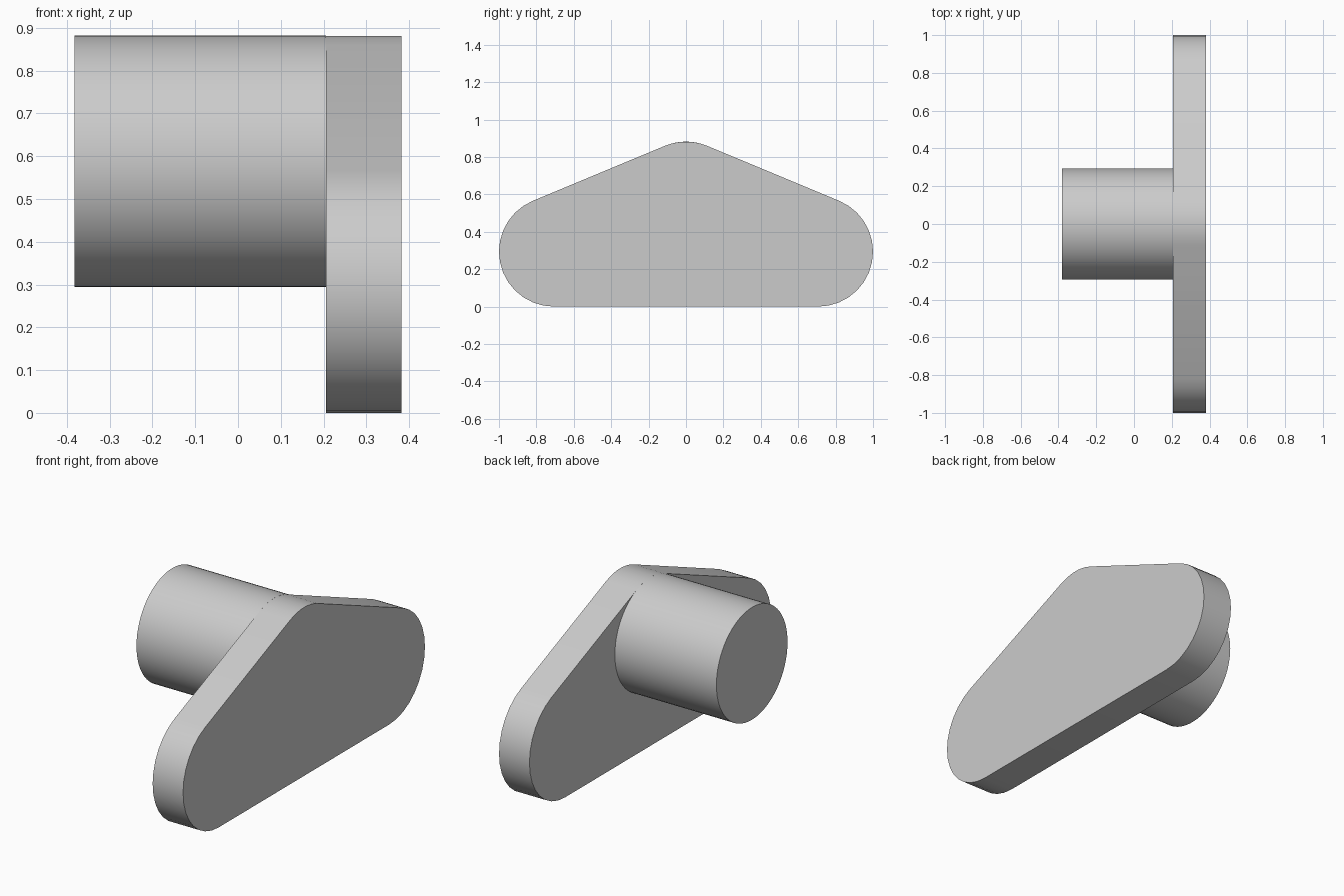
import bpy, bmesh, math

cube = bpy.data.objects.get("Cube")
if cube:
    bpy.data.objects.remove(cube, do_unlink=True)

R = 0.294              # shared radius of the boss and the plate corners
SPAN = 0.706           # distance of the lower corners from the middle
BACK, JOIN, FACE = -0.382, 0.206, 0.382

grey = bpy.data.materials.new("light grey")
grey.use_nodes = True
colour = (0.6, 0.6, 0.6, 1)
grey.diffuse_color = colour
grey.node_tree.nodes["Principled BSDF"].inputs["Base Color"].default_value = colour


def arc(cy, cz, start, end, steps):
    """Points along an arc in the YZ plane."""
    angles = [start + (end - start) * i / steps for i in range(steps + 1)]
    return [(cy + R * math.cos(a), cz + R * math.sin(a)) for a in angles]


def extrude_profile(name, profile, x0, x1):
    """Solid made by extruding a YZ profile along X."""
    bm = bmesh.new()
    base = bm.faces.new([bm.verts.new((x0, y, z)) for y, z in profile])
    result = bmesh.ops.extrude_face_region(bm, geom=[base], use_keep_orig=True)
    top = [v for v in result["geom"] if isinstance(v, bmesh.types.BMVert)]
    bmesh.ops.translate(bm, verts=top, vec=(x1 - x0, 0, 0))
    bmesh.ops.recalc_face_normals(bm, faces=bm.faces[:])
    mesh = bpy.data.meshes.new(name)
    bm.to_mesh(mesh)
    bm.free()
    mesh.materials.append(grey)
    obj = bpy.data.objects.new(name, mesh)
    bpy.context.collection.objects.link(obj)
    bpy.ops.object.select_all(action="DESELECT")
    obj.select_set(True)
    bpy.context.view_layer.objects.active = obj
    bpy.ops.object.shade_smooth_by_angle(angle=math.radians(30))
    return obj


# Rounded triangular plate: three corner arcs joined by tangent lines
up = math.pi / 2
tilt = math.atan2(R, SPAN)
outline = (arc(SPAN, R, -up, up - tilt, 14)
           + arc(0, 2 * R, up - tilt, up + tilt, 5)
           + arc(-SPAN, R, up + tilt, 3 * up, 14))
extrude_profile("rounded_plate", outline, JOIN, FACE)

# Round boss standing out from the plate, concentric with its upper corner
circle = arc(0, 2 * R, 0, 2 * math.pi, 64)[:-1]
extrude_profile("round_boss", circle, BACK, JOIN)
